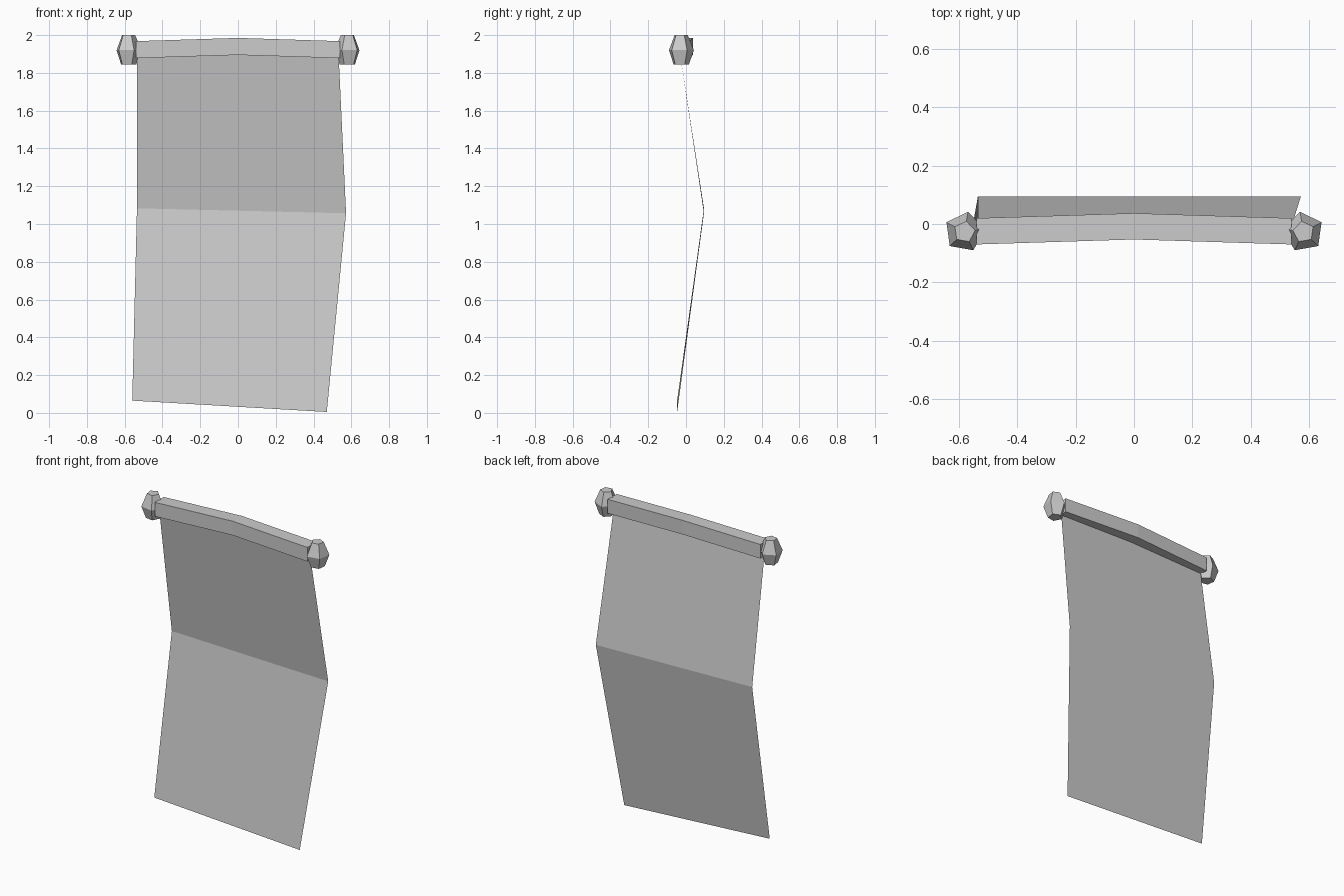
import bpy, bmesh, math

if "Cube" in bpy.data.objects:
    bpy.data.objects.remove(bpy.data.objects["Cube"])

grey = bpy.data.materials.new("plain_grey")
grey.diffuse_color = (0.6, 0.6, 0.6, 1)
grey.use_nodes = True
grey.node_tree.nodes["Principled BSDF"].inputs["Base Color"].default_value = grey.diffuse_color


def build(name, rings, closed=True, caps=True):
    """Skin a list of equal-length point rings with flat quads."""
    bm = bmesh.new()
    loops = [[bm.verts.new(p) for p in ring] for ring in rings]
    n = len(rings[0])
    for a, b in zip(loops, loops[1:]):
        for i in range(n if closed else n - 1):
            j = (i + 1) % n
            bm.faces.new((a[i], a[j], b[j], b[i]))
    if caps:
        bm.faces.new(loops[0])
        bm.faces.new(loops[-1])
        bmesh.ops.recalc_face_normals(bm, faces=bm.faces)
    mesh = bpy.data.meshes.new(name)
    bm.to_mesh(mesh)
    bm.free()
    mesh.materials.append(grey)
    obj = bpy.data.objects.new(name, mesh)
    bpy.context.collection.objects.link(obj)
    return obj


# Hanging cloth: a thin sheet folded once across the middle
build("cloth", [
    [(-0.56, -0.047, 0.065), (0.47, -0.047, 0.005)],
    [(-0.535, 0.095, 1.083), (0.572, 0.095, 1.057)],
    [(-0.535, -0.033, 1.91), (0.532, -0.033, 1.91)],
], closed=False, caps=False)

# Square rod, bowed slightly up and back at the centre
build("rod", [
    [(x, y0, z0), (x, y0 + 0.09, z0), (x, y0 + 0.09, z0 + 0.09), (x, y0, z0 + 0.09)]
    for x, y0, z0 in ((-0.54, -0.07, 1.878), (0, -0.053, 1.895), (0.54, -0.07, 1.878))
])

# Five-sided end knobs, mirrored left and right
for side, name in ((-1, "left_knob"), (1, "right_knob")):
    rings = []
    for z, r in ((1.845, 0.043), (1.92, 0.07), (2.0, 0.037)):
        angles = [math.radians(8 + 72 * i) for i in range(5)]
        rings.append([(side * (0.581 - r * math.cos(a)), -0.027 + r * math.sin(a), z)
                      for a in angles])
    build(name, rings)
